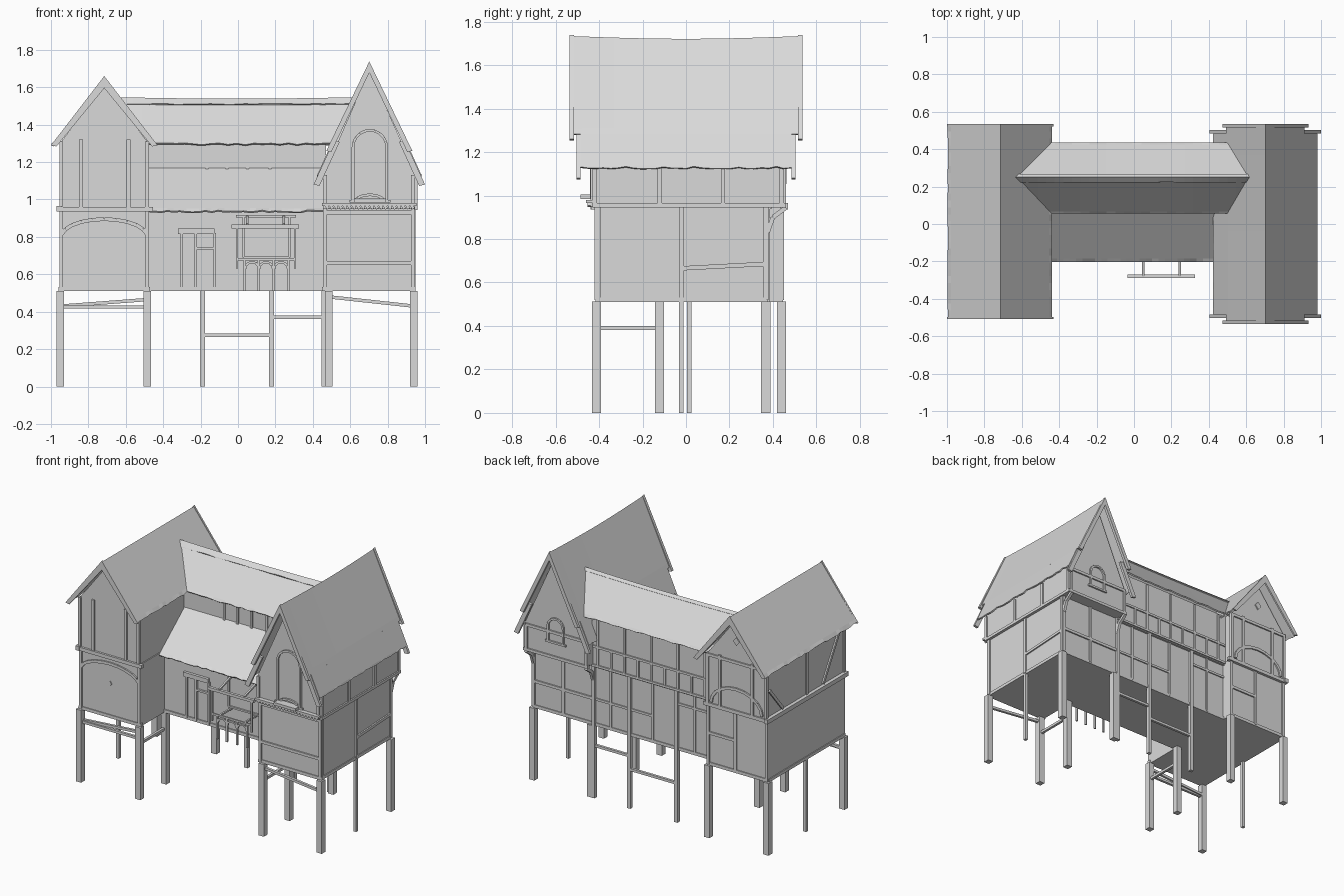
import bpy, bmesh, math, random
from mathutils import Vector, Matrix

random.seed(4)
cube = bpy.data.objects.get("Cube")
if cube:
    bpy.data.objects.remove(cube, do_unlink=True)

grey = bpy.data.materials.new("plain_grey")
grey.use_nodes = True
GREY = (0.7, 0.7, 0.7, 1)
grey.diffuse_color = GREY
grey.node_tree.nodes["Principled BSDF"].inputs["Base Color"].default_value = GREY


def finish(name, bm):
    bmesh.ops.recalc_face_normals(bm, faces=bm.faces[:])
    mesh = bpy.data.meshes.new(name)
    bm.to_mesh(mesh)
    bm.free()
    mesh.materials.append(grey)
    ob = bpy.data.objects.new(name, mesh)
    bpy.context.scene.collection.objects.link(ob)
    return ob


def prism(name, pts, axis, lo, hi):
    """Extrude a (side, height) outline along x or y."""
    bm = bmesh.new()
    def at(u, z, d):
        return (d, u, z) if axis == "x" else (u, d, z)
    f = bm.faces.new([bm.verts.new(at(u, z, lo)) for u, z in pts])
    ext = bmesh.ops.extrude_face_region(bm, geom=[f])["geom"]
    shift = Vector(at(0, 0, hi - lo))
    bmesh.ops.translate(bm, vec=shift, verts=[v for v in ext if isinstance(v, bmesh.types.BMVert)])
    return finish(name, bm)


def box(name, x0, x1, y0, y1, z0, z1):
    return prism(name, [(x0, z0), (x1, z0), (x1, z1), (x0, z1)], "y", y0, y1)


def beams(name, pairs, size=0.02):
    """Square timbers running between pairs of points."""
    bm = bmesh.new()
    for a, b in pairs:
        a, b = Vector(a), Vector(b)
        d = b - a
        m = (Matrix.Translation((a + b) / 2) @ d.to_track_quat("Z", "Y").to_matrix().to_4x4()
             @ Matrix.Diagonal((size, size, d.length, 1)))
        bmesh.ops.create_cube(bm, size=1, matrix=m)
    return finish(name, bm)


def chain(pts):
    return list(zip(pts, pts[1:]))


def arch(cx, y, z, rx, rz, a0=0, a1=180, n=10):
    """Timbers along an elliptical arc in a front-facing plane."""
    ang = [math.radians(a0 + (a1 - a0) * i / n) for i in range(n + 1)]
    return chain([(cx + rx * math.cos(t), y, z + rz * math.sin(t)) for t in ang])


def window(cx, y, z0, z1, r):
    sides = [((cx + s * r, y, z0), (cx + s * r, y, z1)) for s in (-1, 1)]
    sill = [((cx - r - .02, y, z0), (cx + r + .02, y, z0))]
    return sides + sill + arch(cx, y, z1, r, r)


def roof(name, profile, axis, lo, hi, sag=0, ragged=0.005, n=28):
    """Sheet swept along an axis, with ragged eaves and a sagging ridge."""
    top = max(z for u, z in profile)
    # Extra row beside each eave keeps the raggedness at the edge
    first, last = Vector(profile[0]), Vector(profile[-1])
    pts = [first, first.lerp(Vector(profile[1]), .06)] + [Vector(p) for p in profile[1:-1]]
    pts += [last.lerp(Vector(profile[-2]), .06), last]
    bm = bmesh.new()
    rows = []
    for i in range(n + 1):
        t = i / n
        row = []
        for k, (u, z) in enumerate(pts):
            d = lo + (hi - lo) * t
            if z > top - .03:
                z -= sag * math.sin(math.pi * t)
            elif k in (0, len(pts) - 1):
                z += random.uniform(-ragged, ragged)
            row.append(bm.verts.new((d, u, z) if axis == "x" else (u, d, z)))
        rows.append(row)
    for r, s in zip(rows, rows[1:]):
        for k in range(len(pts) - 1):
            bm.faces.new((r[k], r[k + 1], s[k + 1], s[k]))
    ob = finish(name, bm)
    mod = ob.modifiers.new("thickness", "SOLIDIFY")
    mod.thickness, mod.offset = 0.01, 0
    return ob


def verge(name, cx, pts, width, y, thick):
    """Pair of gable boards following a half profile given as offsets."""
    for s, side in ((-1, "right"), (1, "left")):
        outer = [(cx + s * u, z) for u, z in pts]
        inner = [(cx + s * max(u - width * .45, 0), z - width * (1 if u == 0 else .1)) for u, z in pts]
        prism(f"{name}_{side}", outer + inner[::-1], "y", y, y + thick)


# Tall wing: lower storey, jettied gable storey, steep roof that is longer above than at the eaves
RC = 0.702
box("tall_wing_lower", .46, .94, -.41, .37, .51, .96)
prism("tall_wing_upper", [(.46, .95), (.95, .95), (.95, 1.14), (RC, 1.69), (.46, 1.14)], "y", -.43, .45)
roof("tall_wing_roof", [(RC - .206, 1.28), (RC, 1.728), (RC + .206, 1.28)], "y", -.515, .515, sag=.012, ragged=0)
for s, side in ((-1, "right"), (1, "left")):
    roof("tall_wing_eave_" + side, [(RC + s * .275, 1.127), (RC + s * .206, 1.28)], "y", -.485, .485)
for tag, y_out, y_in in (("front", -.535, -.503), ("back", .515, .485)):
    verge("tall_outer_board_" + tag, RC, [(0, 1.738), (.23, 1.26)], .06, y_out, .02)
    verge("tall_inner_board_" + tag, RC, [(.19, 1.315), (.298, 1.08)], .07, y_in, .018)

# Low wing: two storeys and a lower gable
LC = -0.715
box("low_wing_lower", -.955, -.478, -.41, .44, .51, .95)
prism("low_wing_upper", [(-.945, .94), (-.485, .94), (-.485, 1.31), (LC, 1.61), (-.945, 1.31)], "y", -.42, .45)
roof("low_wing_roof", [(-.992, 1.292), (LC, 1.648), (-.442, 1.292)], "y", -.50, .53)
for tag, y in (("front", -.508), ("back", .522)):
    verge("low_wing_board_" + tag, LC, [(0, 1.66), (.285, 1.29)], .065, y, .012)

# Middle range with clerestory and lean-to roof
box("middle_lower", -.49, .47, -.14, .37, .51, .95)
box("middle_upper", -.49, .47, .085, .385, .93, 1.31)
roof("middle_roof", [(.06, 1.295), (.25, 1.532), (.432, 1.295)], "x", -.655, .64, sag=.008)
roof("middle_ridge_cap", [(.226, 1.508), (.25, 1.542), (.262, 1.526)], "x", -.655, .64, sag=.008, ragged=.002)
roof("lean_to_roof", [(.10, 1.175), (-.20, .935)], "x", -.48, .47)

# Legs, slim posts and their rails
legs = []
for x in (-.95, -.485, .485, .94):
    legs.append(((x, -.412, 0), (x, -.412, .512)))
    legs.append(((x, .367 if x > 0 else .44, 0), (x, .367 if x > 0 else .44, .512)))
    if abs(x) < .6:
        legs.append(((x, -.122, 0), (x, -.122, .512)))
beams("wing_legs", legs, .042)
beams("slim_side_legs", [((.94, -.022, 0), (.94, -.022, .512)), ((-.95, .015, 0), (-.95, .015, .512))], .022)
beams("middle_posts", [((x, .373, 0), (x, .373, .95)) for x in (-.19, .18, .46)], .026)
beams("leg_rails", [
    ((-.95, -.41, .425), (-.485, -.41, .425)), ((-.95, -.40, .43), (-.485, -.40, .465)),
    ((.48, -.41, .48), (.94, -.41, .43)), ((-.19, .373, .275), (.18, .373, .275)),
    ((.18, .373, .37), (.46, .373, .37)),
    ((-.485, -.41, .39), (-.485, -.12, .39)), ((.485, -.41, .39), (.485, -.12, .39))], .018)

# Floor edge beams
beams("sill_beams", [
    ((.45, -.405, .521), (.95, -.405, .521)), ((.935, -.40, .521), (.935, .37, .521)),
    ((-.96, -.405, .521), (-.47, -.405, .521)), ((-.95, -.41, .521), (-.95, .44, .521)),
    ((-.48, .365, .521), (.94, .365, .521)), ((-.955, .436, .521), (-.478, .436, .521)),
    ((-.48, -.137, .521), (.46, -.137, .521))], .022)

# Tall wing timbers
tall = []
for y in (-.40, -.02, .365):
    tall.append(((.94, y, .52), (.94, y, .95)))
for y in (-.42, -.12, .17, .44):
    tall.append(((.95, y, .95), (.95, y, 1.13)))
tall += [((.94, -.02, .665), (.94, .36, .685)), ((.95, -.43, .955), (.95, .46, .955)),
         ((.46, -.41, .66), (.94, -.41, .66)), ((.46, -.41, .93), (.94, -.41, .93))]
for x in (.465, .935):
    tall += [((x, -.41, .52), (x, -.41, .95)), ((x, -.43, .95), (x, -.43, 1.13)),
             ((x, .37, .52), (x, .37, .95)), ((x, .45, .95), (x, .45, 1.13)),
             ((x, .375, .83), (x, .40, .90)), ((x, .40, .90), (x, .46, .945))]
tall += [((.45, .45, .955), (.95, .45, .955)), ((.46, .45, 1.13), (.94, .45, 1.13)),
         ((.46, .37, .70), (.94, .37, .70)), ((.70, .37, .52), (.70, .37, .95))]
beams("tall_wing_timbers", tall, .02)
beams("tall_wing_windows", window(.705, -.435, .99, 1.28, .09) + window(.705, .455, 1.06, 1.17, .06)
      + arch(.705, -.435, .985, .08, .04), .014)
beams("tall_wing_tooth_trim", [((.47 + .024 * i, -.445, .972), (.482 + .024 * i, -.445, .95)) for i in range(20)], .016)
box("tall_wing_front_ledge", .45, .955, -.46, -.42, .965, .98)
box("tall_wing_window_sill", .62, .79, -.485, -.42, .985, 1.005)

# Low wing timbers and ledge
low = []
for x in (-.945, -.487):
    for y in (-.42, .45):
        low += [((x, y, .95), (x, y, 1.31))]
    low += [((x, -.41, .52), (x, -.41, .95)), ((x, .44, .52), (x, .44, .95))]
for x in (-.84, -.585):
    low += [((x, -.42, .96), (x, -.42, 1.32)), ((x, .45, .96), (x, .45, 1.32))]
low += [((-.94, .45, 1.30), (-.49, .45, 1.30)), ((-.70, .44, .52), (-.70, .44, .95)),
        ((-.70, .44, .74), (-.48, .44, .74)), ((-.945, 0, .96), (-.945, 0, 1.30)),
        ((-.945, -.36, 1.27), (-.945, -.18, .97)), ((-.945, .42, 1.15), (-.945, .27, .97))]
low += arch(LC, -.41, .80, .23, .095, 10, 170) + arch(LC, .45, .97, .20, .14)
beams("low_wing_timbers", low, .02)
for tag, y in (("front", -.435), ("back", .435)):
    box("low_wing_ledge_" + tag, -.965, -.455, y, y + .025, .935, .96)
box("low_wing_ledge_side", -.97, -.94, -.44, .47, .935, .965)
prism("low_wing_vent", [(LC, 1.42), (LC + .025, 1.45), (LC, 1.48), (LC - .025, 1.45)], "y", .445, .458)
prism("low_wing_peephole", [(LC, .735), (LC + .012, .752), (LC, .77), (LC - .012, .752)], "y", -.416, -.405)

# Middle timbers, front clerestory and back wall
mid = [((x, .085, 1.15), (x, .085, 1.30)) for x in (-.165, -.06, .05, .17)]
mid += [((-.48, .386, z), (.47, .386, z)) for z in (.945, 1.08)]
for i in range(9):
    x = -.42 + .105 * i
    mid.append(((x, .385, .95), (x, .385, 1.08 if i % 2 else 1.30)))
for x in (-.33, 0, .33):
    mid.append(((x, .37, .52), (x, .37, .94)))
mid += [((0, .37, .70), (.46, .37, .70)), ((-.48, .37, .84), (-.19, .37, .84))]
beams("middle_timbers", mid, .016)

# Front door
beams("door_frame", [((x, -.147, .52), (x, -.147, .82)) for x in (-.30, -.225, -.125)]
      + [((-.225, -.147, .74), (-.125, -.147, .74))], .014)
box("door_lintel", -.32, -.125, -.16, -.13, .815, .845)

# Serving window, with a small pergola and a hanging arched rail in front of it
box("pergola_bar", -.035, .325, -.29, -.27, .845, .865)
RAIL = -.28
pergola = [((x, -.14, .91), (x, RAIL, .865)) for x in (.05, .245)]
pergola += [((x, -.14, .68), (x, RAIL, .68)) for x in (.05, .245)]
pergola += [((x, RAIL, .63), (x, RAIL, .85)) for x in (-.005, .305)]
pergola += [((x, -.147, .69), (x, -.147, .91)) for x in (.03, .275)]
pergola += [((-.01, -.147, .91), (.31, -.147, .91)), ((.03, -.147, .69), (.275, -.147, .69)),
            ((-.005, RAIL, .68), (.305, RAIL, .68))]
pergola += [((x, RAIL, .51), (x, RAIL, .68)) for x in (.035, .11, .19, .27)]
for x in (.075, .15, .23):
    pergola += arch(x, RAIL, .63, .037, .035, n=6)
beams("pergola_frame", pergola, .012)
